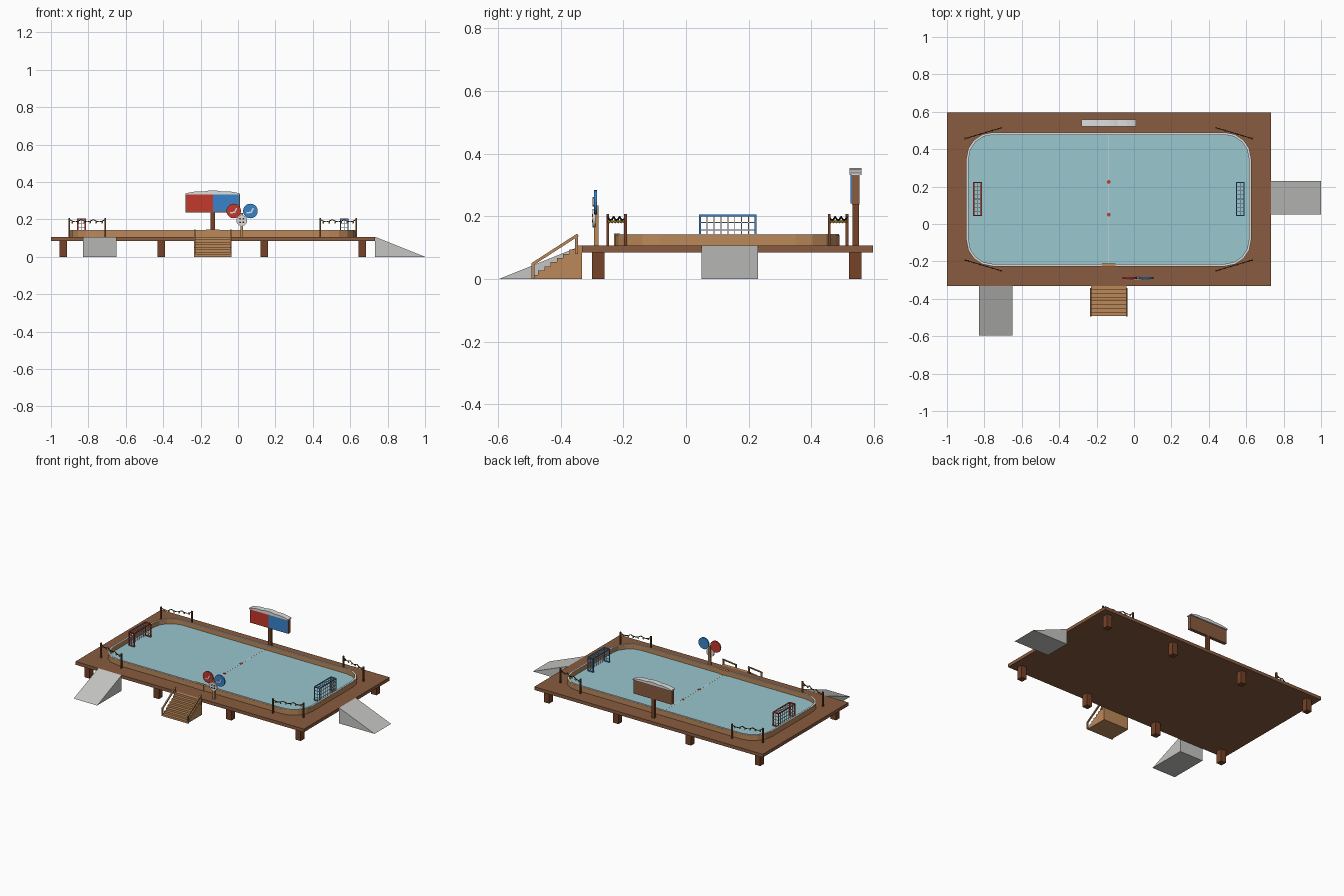
import bpy, bmesh, math
from mathutils import Vector, Matrix

cube = bpy.data.objects.get("Cube")
if cube:
    bpy.data.objects.remove(cube, do_unlink=True)


def material(name, r, g, b):
    m = bpy.data.materials.new(name)
    m.use_nodes = True
    m.diffuse_color = (r, g, b, 1)
    m.node_tree.nodes["Principled BSDF"].inputs["Base Color"].default_value = (r, g, b, 1)
    return m


DECK = material("deck brown", 0.25, 0.105, 0.05)
POST = material("post brown", 0.18, 0.055, 0.02)
TAN = material("light wood", 0.5, 0.25, 0.1)
GREY = material("ramp grey", 0.56, 0.56, 0.55)
WHITE = material("white", 0.72, 0.72, 0.72)
ICE = material("ice blue", 0.32, 0.57, 0.62)
RED = material("red", 0.55, 0.04, 0.025)
BLUE = material("blue", 0.04, 0.23, 0.6)
DARK = material("dark", 0.03, 0.022, 0.015)
YELLOW = material("bulb yellow", 0.75, 0.5, 0.06)


def finish(name, bm, mat):
    bmesh.ops.recalc_face_normals(bm, faces=bm.faces)
    mesh = bpy.data.meshes.new(name)
    bm.to_mesh(mesh)
    bm.free()
    mesh.materials.append(mat)
    ob = bpy.data.objects.new(name, mesh)
    bpy.context.collection.objects.link(ob)
    return ob


def box(name, x, y, z, mat):
    """Box from three (low, high) ranges."""
    bm = bmesh.new()
    size = [r[1] - r[0] for r in (x, y, z)]
    mid = [(r[0] + r[1]) / 2 for r in (x, y, z)]
    bmesh.ops.create_cube(bm, size=1, matrix=Matrix.Translation(mid) @ Matrix.Diagonal((*size, 1)))
    return finish(name, bm, mat)


def bars(name, segments, thick, mat):
    """Square bars between pairs of points, in one object."""
    bm = bmesh.new()
    for a, b in segments:
        a, b = Vector(a), Vector(b)
        d = b - a
        turn = d.to_track_quat("Z", "Y").to_matrix().to_4x4()
        bmesh.ops.create_cube(bm, size=1, matrix=Matrix.Translation((a + b) / 2) @ turn
                              @ Matrix.Diagonal((thick, thick, d.length, 1)))
    return finish(name, bm, mat)


def prism(name, points, offset, mat):
    """Closed outline pushed along an offset."""
    bm = bmesh.new()
    face = bm.faces.new([bm.verts.new(p) for p in points])
    ext = bmesh.ops.extrude_face_region(bm, geom=[face], use_keep_orig=True)
    bmesh.ops.translate(bm, vec=offset, verts=[v for v in ext["geom"] if isinstance(v, bmesh.types.BMVert)])
    return finish(name, bm, mat)


def disc(name, x, y, z, radius, depth, mat, sides=20):
    """Round plate facing the front."""
    bm = bmesh.new()
    bmesh.ops.create_cone(bm, cap_ends=True, segments=sides, radius1=radius, radius2=radius, depth=depth,
                          matrix=Matrix.Translation((x, y, z)) @ Matrix.Rotation(math.pi / 2, 4, "X"))
    return finish(name, bm, mat)


# Deck and its legs
MID = -0.135
FLOOR = 0.107
box("deck", (-1, 0.732), (-0.332, 0.597), (0.085, FLOOR), DECK)
for i, x in enumerate((-0.935, -0.41, 0.14, 0.665)):
    for j, y in enumerate((-0.28, 0.54)):
        box(f"leg_{i}_{j}", (x - 0.02, x + 0.02), (y - 0.02, y + 0.02), (0, 0.085), POST)


# Rink surface, boards and cap
def outline(inset, z):
    hx, hy, r = 0.762 - inset, 0.358 - inset, 0.14 - inset
    pts = []
    for k, (sx, sy) in enumerate(((1, 1), (-1, 1), (-1, -1), (1, -1))):
        for s in range(5):
            a = (k + s / 4) * math.pi / 2
            pts.append((MID + sx * (hx - r) + r * math.cos(a), 0.132 + sy * (hy - r) + r * math.sin(a), z))
    return pts


def ring(name, outer, inner, low, high, mat):
    bm = bmesh.new()
    loops = [[bm.verts.new(p) for p in outline(i, z)]
             for i, z in ((outer, low), (outer, high), (inner, high), (inner, low))]
    n = len(loops[0])
    for k in range(4):
        a, b = loops[k], loops[(k + 1) % 4]
        for i in range(n):
            bm.faces.new((a[i], a[(i + 1) % n], b[(i + 1) % n], b[i]))
    return finish(name, bm, mat)


prism("ice", outline(0.008, FLOOR), (0, 0, 0.004), ICE)
ring("rink_boards", 0, 0.012, FLOOR, 0.141, TAN)
ring("boards_cap", 0.001, 0.013, 0.141, 0.144, WHITE)
box("centre_line", (MID - 0.002, MID + 0.002), (-0.213, 0.477), (0.111, 0.1116), WHITE)
for i, y in enumerate((0.05, 0.225)):
    spot = disc(f"centre_spot_{i}", 0, 0, 0, 0.01, 0.002, RED, 12)
    spot.rotation_euler.x = math.pi / 2
    spot.location = (MID, y, 0.112)
box("gate", (-0.17, -0.1), (-0.23, -0.21), (FLOOR, 0.1455), TAN)

# Goals: coloured frame with a net behind
for side, front, back, mat in (("right", -0.817, -0.857, RED), ("left", 0.549, 0.588, BLUE)):
    y0, y1, low, top = 0.045, 0.222, 0.111, 0.203
    frame = [((front, y, low), (front, y, top)) for y in (y0, y1)]
    frame += [((x, y0, top), (x, y1, top)) for x in (front, back)]
    frame += [((front, y, z), (back, y, z)) for y in (y0, y1) for z in (low + 0.003, top)]
    frame += [((back, y, low), (back, y, top)) for y in (y0, y1)]
    bars(f"{side}_goal_frame", frame, 0.006, mat)
    net = []
    for i in range(1, 8):
        y = y0 + (y1 - y0) * i / 8
        net += [((back, y, low), (back, y, top)), ((front, y, top), (back, y, top))]
    for i in range(1, 4):
        z = low + (top - low) * i / 4
        net.append(((back, y0, z), (back, y1, z)))
        net += [((front, y, z), (back, y, z)) for y in (y0, y1)]
    x = (front + back) / 2
    net += [((x, y, low), (x, y, top)) for y in (y0, y1)] + [((x, y0, top), (x, y1, top))]
    bars(f"{side}_goal_net", net, 0.003, WHITE)

# Corner light strings
for sx in (-1, 1):
    for sy in (-1, 1):
        tag = ("right" if sx < 0 else "left") + ("_front" if sy < 0 else "_back")
        a = Vector((MID + sx * 0.767, 0.132 + sy * 0.325, 0))
        b = Vector((MID + sx * 0.575, 0.132 + sy * 0.382, 0))
        up = Vector((0, 0, 1))
        bars(f"{tag}_light_posts", [(p + up * FLOOR, p + up * 0.207) for p in (a, b)], 0.009, POST)
        wire = [a.lerp(b, i / 12) + up * (0.199 - 0.012 * abs(math.sin(math.pi * i / 4))) for i in range(13)]
        bars(f"{tag}_light_wire", list(zip(wire, wire[1:])), 0.004, DARK)
        bm = bmesh.new()
        for p in wire[1:-1:2]:
            bmesh.ops.create_icosphere(bm, subdivisions=1, radius=0.006,
                                       matrix=Matrix.Translation(p - up * 0.007))
        finish(f"{tag}_bulbs", bm, YELLOW)

# Ramps
prism("side_ramp", [(0.732, 0.05, 0), (1, 0.05, 0), (0.732, 0.05, FLOOR)], (0, 0.18, 0), GREY)
prism("front_ramp", [(-0.828, -0.332, 0), (-0.828, -0.597, 0), (-0.828, -0.332, FLOOR)], (0.178, 0, 0), GREY)

# Stairs with sloping handrails
steps = 8
profile = [(-0.231, -0.332, 0), (-0.231, -0.492, 0)]
for i in range(steps):
    y, rise = -0.492 + 0.02 * i, FLOOR / steps
    profile += [(-0.231, y, rise * (i + 1)), (-0.231, y + 0.02, rise * (i + 1))]
prism("stairs", profile, (0.192, 0, 0), TAN)
for tag, x in (("right", -0.232), ("left", -0.038)):
    bars(f"{tag}_handrail", [((x, -0.492, 0.046), (x, -0.345, 0.141)), ((x, -0.488, 0), (x, -0.488, 0.048)),
                             ((x, -0.35, 0.08), (x, -0.35, 0.138))], 0.009, TAN)

# Scoreboard with a snowy top
box("scoreboard_post", (MID - 0.011, MID + 0.011), (0.532, 0.552), (FLOOR, 0.24), POST)
box("scoreboard_case", (-0.28, 0.01), (0.53, 0.553), (0.237, 0.335), DECK)
box("red_score_panel", (-0.276, MID), (0.525, 0.531), (0.241, 0.332), RED)
box("blue_score_panel", (MID, 0.006), (0.525, 0.531), (0.241, 0.332), BLUE)
snow = [(0.012, 0.522, 0.332), (-0.282, 0.522, 0.332)]
for i in range(13):
    t = i / 12
    snow.append((-0.282 + 0.294 * t, 0.522,
                 0.338 + 0.013 * math.sin(math.pi * t) + 0.004 * abs(math.sin(3 * math.pi * t))))
prism("scoreboard_snow", snow, (0, 0.038, 0), WHITE)

# Round signs by the stairs
box("sign_post", (0.013, 0.027), (-0.293, -0.279), (FLOOR, 0.235), TAN)
for tag, x, mat in (("red", -0.023, RED), ("blue", 0.066, BLUE)):
    disc(f"{tag}_sign", x, -0.289, 0.245, 0.039, 0.009, mat)
    bars(f"{tag}_sign_mark", [((x - 0.02, -0.294, 0.235), (x + 0.004, -0.294, 0.238)),
                              ((x + 0.004, -0.294, 0.236), (x + 0.016, -0.294, 0.26))], 0.008, WHITE)
disc("white_sign", 0.02, -0.294, 0.194, 0.029, 0.009, WHITE)
for i in range(4):
    a = math.pi * (0.25 + i / 2)
    disc(f"sign_dot_{i}", 0.02 + 0.013 * math.cos(a), -0.299, 0.194 + 0.013 * math.sin(a), 0.005, 0.003, DARK, 8)
